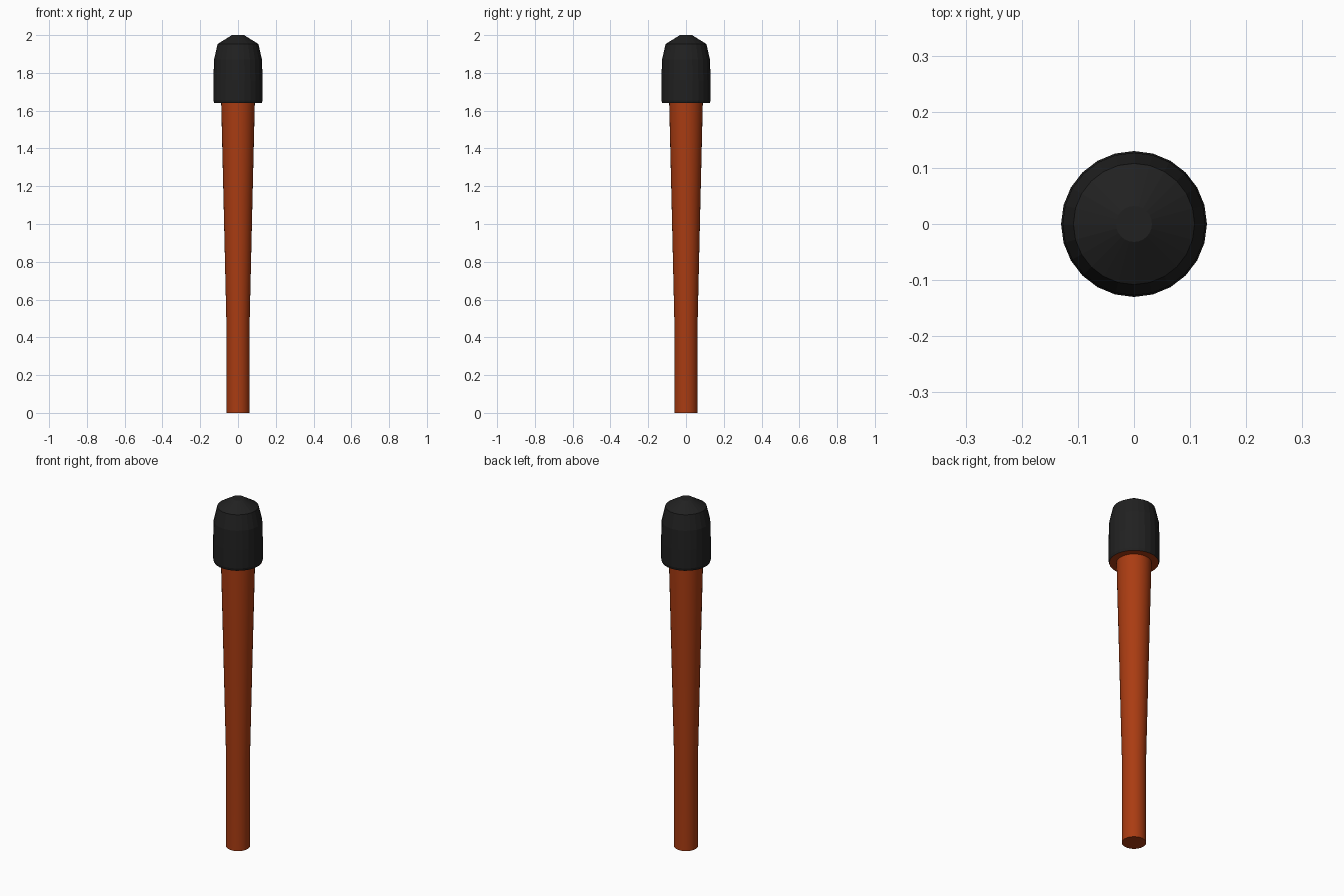
import bpy, bmesh, math

if "Cube" in bpy.data.objects:
    bpy.data.objects.remove(bpy.data.objects["Cube"])


def material(name, color):
    m = bpy.data.materials.new(name)
    m.diffuse_color = color
    m.use_nodes = True
    m.node_tree.nodes["Principled BSDF"].inputs["Base Color"].default_value = m.diffuse_color
    return m


def lathe(name, profile, sides, mat, cap_bottom=False, cap_top=False):
    """Revolve (radius, height) points around z."""
    bm = bmesh.new()
    rings = []
    for r, z in profile:
        rings.append([bm.verts.new((r * math.cos(2 * math.pi * i / sides),
                                    r * math.sin(2 * math.pi * i / sides), z))
                      for i in range(sides)])
    for a, b in zip(rings, rings[1:]):
        for i in range(sides):
            j = (i + 1) % sides
            bm.faces.new((a[i], a[j], b[j], b[i]))
    if cap_bottom:
        bm.faces.new(rings[0][::-1])
    if cap_top:
        bm.faces.new(rings[-1])
    mesh = bpy.data.meshes.new(name)
    bm.to_mesh(mesh)
    bm.free()
    mesh.materials.append(mat)
    obj = bpy.data.objects.new(name, mesh)
    bpy.context.collection.objects.link(obj)
    return obj


wood = material("orange_wood", (0.40, 0.045, 0.006, 1))
black = material("black_rubber", (0.015, 0.015, 0.015, 1))

# Tapered handle, flaring out into the underside of the head
handle = lathe("handle", [(0.062, 0), (0.062, 0.50), (0.076, 1.10), (0.089, 1.640),
                          (0.126, 1.640)], 32, wood, cap_bottom=True)

# Faceted head with a bevelled crown and small flat tip
head = lathe("head", [(0.126, 1.640), (0.130, 1.655), (0.130, 1.76), (0.127, 1.87),
                      (0.108, 1.953), (0.032, 2.0)], 24, black, cap_top=True)

# Smooth round handle, keeping the rim edges sharp
bpy.ops.object.select_all(action='DESELECT')
handle.select_set(True)
bpy.context.view_layer.objects.active = handle
bpy.ops.object.shade_smooth_by_angle(angle=math.radians(30))
